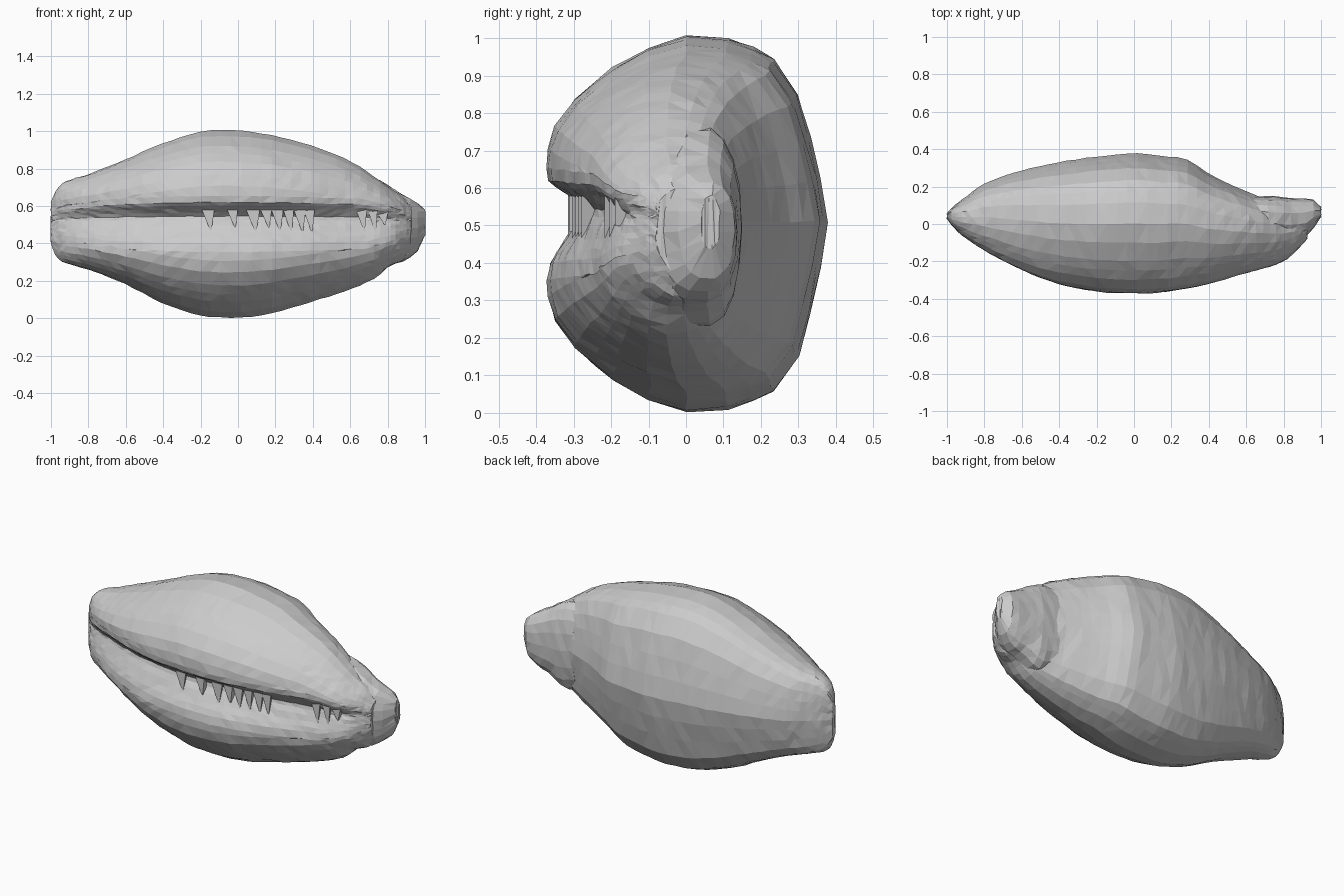
import bpy, bmesh, math, random

if "Cube" in bpy.data.objects:
    bpy.data.objects.remove(bpy.data.objects["Cube"])

random.seed(4)


def interp(keys, x):
    """Smooth (Catmull-Rom tangent) interpolation of a table of rows, first column x."""
    i = 0
    while i < len(keys) - 2 and x > keys[i + 1][0]:
        i += 1
    a, b = keys[i], keys[i + 1]
    p, n = keys[max(i - 1, 0)], keys[min(i + 2, len(keys) - 1)]
    w = b[0] - a[0]
    t = (x - a[0]) / w
    out = []
    for k in range(1, len(a)):
        ma = (b[k] - p[k]) / (b[0] - p[0]) * w
        mb = (n[k] - a[k]) / (n[0] - a[0]) * w
        out.append((2*t**3 - 3*t*t + 1)*a[k] + (t**3 - 2*t*t + t)*ma
                   + (3*t*t - 2*t**3)*b[k] + (t**3 - t*t)*mb)
    return out


def loft(name, rings, jitter):
    """Skin closed rings, cap the ends, roughen slightly and triangulate."""
    bm = bmesh.new()
    rows = [[bm.verts.new([c + random.uniform(-jitter, jitter) for c in p])
             for p in r] for r in rings]
    n = len(rows[0])
    for a, b in zip(rows, rows[1:]):
        for i in range(n):
            j = (i + 1) % n
            bm.faces.new((a[i], a[j], b[j], b[i]))
    bm.faces.new(rows[0])
    bm.faces.new(rows[-1])
    bmesh.ops.triangulate(bm, faces=bm.faces)
    bmesh.ops.recalc_face_normals(bm, faces=bm.faces)
    me = bpy.data.meshes.new(name)
    bm.to_mesh(me)
    bm.free()
    ob = bpy.data.objects.new(name, me)
    bpy.context.collection.objects.link(ob)
    return ob


# Shell body: x, front y, back y, bottom z, top z
body = [(-1, .03, .06, .40, .62), (-.97, -.01, .09, .33, .69), (-.92, -.06, .13, .295, .73),
        (-.8, -.14, .215, .26, .77), (-.6, -.245, .285, .18, .85), (-.4, -.32, .33, .08, .935),
        (-.2, -.36, .36, .015, .998), (0, -.372, .377, .003, 1.003), (.15, -.365, .362, .022, .985),
        (.28, -.345, .345, .055, .955), (.4, -.32, .27, .09, .92), (.6, -.262, .175, .155, .84),
        (.74, -.225, .12, .22, .75), (.82, -.185, .09, .285, .69), (.88, -.13, .06, .31, .65),
        (.925, -.08, .03, .37, .6)]

# Cross-section, y and z from -1 to 1; the first points form the V-shaped mouth groove
groove = [(-.87, -.1), (-.81, -.03), (-.75, .03), (-.73, .07), (-.79, .11), (-.86, .15),
          (-.93, .185)]
outer = [(-.985, .22), (-1, .29), (-.99, .4), (-.94, .52), (-.8, .66), (-.67, .75), (-.53, .83),
         (-.27, .94), (0, 1), (.3, .985), (.48, .94), (.62, .88), (.79, .69), (.88, .46),
         (.95, .24), (1, 0), (.95, -.24), (.88, -.48), (.8, -.71), (.62, -.89), (.48, -.94),
         (.3, -.985), (0, -1), (-.27, -.94), (-.53, -.83), (-.67, -.75), (-.8, -.66),
         (-.94, -.52), (-.99, -.4), (-1, -.31), (-.975, -.22), (-.93, -.16)]


def body_ring(x):
    yf, yb, zb, zt = interp(body, x)
    ym, hy, zm, hz = (yf + yb)/2, (yb - yf)/2, .51, (zt - zb)/2
    fade = min(1, max(.3, (.93 - x) / .13))     # groove dies out at the spout
    left = max(0, (-x - .3) / .7)               # fuller front lips towards the left end
    pts = []
    for u, v in groove + outer:
        h = zt - zm if v > 0 else zm - zb
        if u < -.7 and abs(v) < .35:            # lips keep their width along the shell
            h = .3 * h + .7 * .5 * min(1, hz / .3)
            u = -1 + (u + 1) * fade
        elif u < 0:
            g = 1 + .22 * left * abs(u * v)
            u, v = max(-1, u * g), max(-1, min(1, v * g))
        pts.append((x, ym + u*hy, zm + v*h))
    return pts


# Rings bunch up towards both ends, where the shape turns quickly
N = 50
stations = [-.0375 - .9625*(.75*math.cos(math.pi*i/N) + .25*(1 - 2*i/N)) for i in range(N + 1)]
loft("shell_body", [body_ring(x) for x in stations], .0025)

# Spout at the right-hand end, merging into the body's front side
spout = [(.64, -.08, .15, .25, .765), (.74, -.08, .147, .23, .75),
         (.82, -.09, .142, .28, .70), (.9, -.08, .137, .31, .65), (.94, -.045, .133, .34, .63),
         (.98, .01, .12, .38, .60), (1, .04, .09, .44, .58)]


def spout_ring(x):
    yf, yb, zb, zt = interp(spout, x)
    out = []
    for k in range(18):
        a = 2*math.pi*k/18
        c, s = math.cos(a), math.sin(a)
        out.append((x, (yf+yb)/2 + (yb-yf)/2*math.copysign(abs(c)**.75, c),
                    (zb+zt)/2 + (zt-zb)/2*math.copysign(abs(s)**.9, s)))
    return out


loft("spout", [spout_ring(.64 + .36*i/9) for i in range(10)], .003)

# Ragged teeth hanging in the mouth groove
for i, x in enumerate([-.16, -.03, .08, .15, .21, .27, .33, .38, .66, .72, .77]):
    yf, yb = interp(body, x)[:2]
    y = (yf + yb)/2 - .85*(yb - yf)/2
    w, tip = random.uniform(.025, .04), random.uniform(.45, .5)
    loft(f"tooth_{i+1}", [[(x - w, y, .58), (x + w, y, .58), (x, y + .07, .56)],
                          [(x + .012, y, tip), (x + .018, y, tip), (x + .015, y + .05, tip)]], 0)
